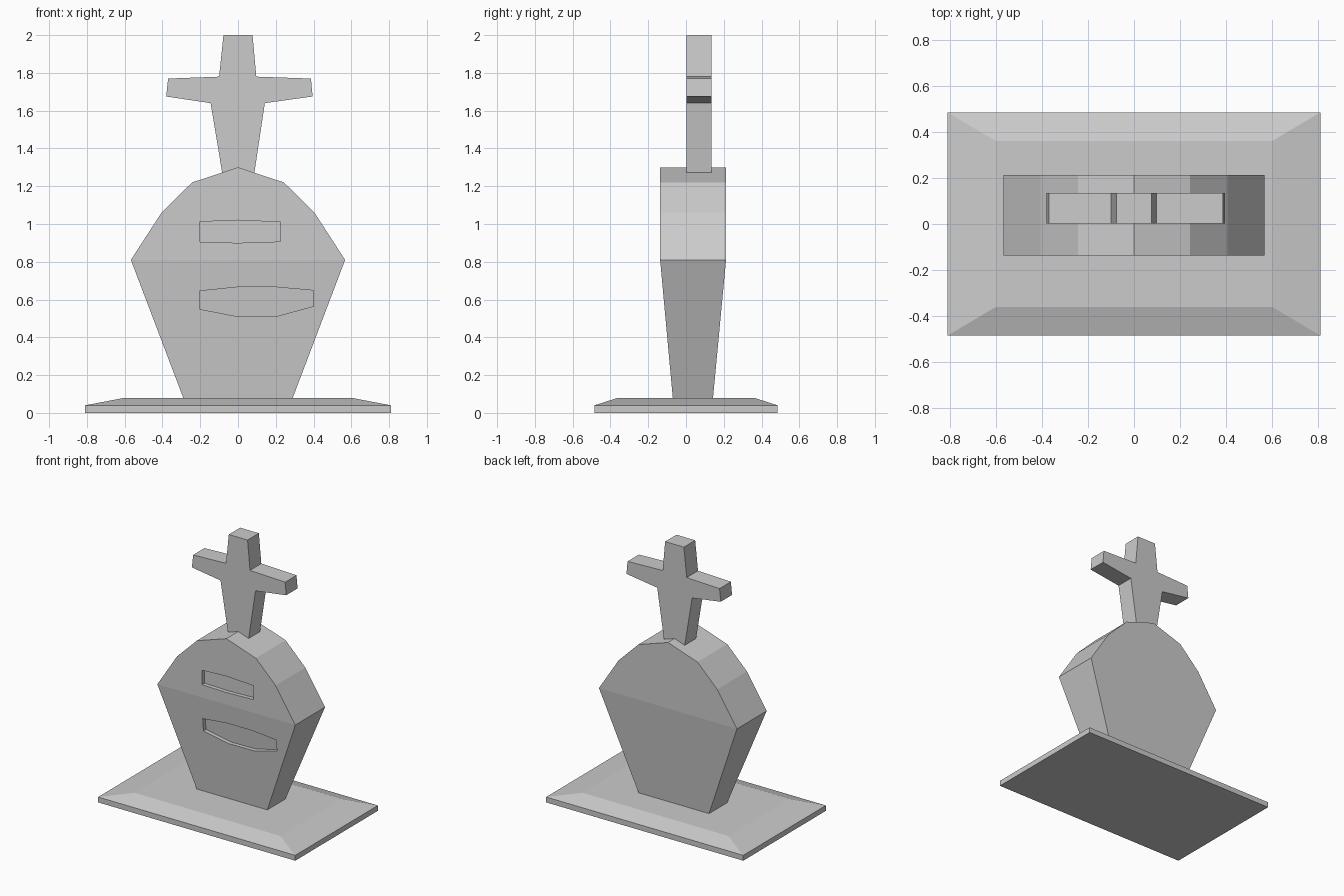
import bpy, bmesh

if "Cube" in bpy.data.objects:
    bpy.data.objects.remove(bpy.data.objects["Cube"])

WAIST = 0.81


def link(name, bm):
    bmesh.ops.recalc_face_normals(bm, faces=bm.faces)
    mesh = bpy.data.meshes.new(name)
    bm.to_mesh(mesh)
    bm.free()
    ob = bpy.data.objects.new(name, mesh)
    bpy.context.collection.objects.link(ob)
    return ob


def prism(name, profile, front, back, split=None):
    """Extrude an (x, z) profile between y = front(z) and y = back(z)."""
    bm = bmesh.new()
    a = [bm.verts.new((x, front(z), z)) for x, z in profile]
    b = [bm.verts.new((x, back(z), z)) for x, z in profile]
    n = len(profile)
    for ring in (a, b):
        face = bm.faces.new(ring)
        if split:
            bmesh.utils.face_split(face, ring[split[0]], ring[split[1]])
    for i in range(n):
        j = (i + 1) % n
        bm.faces.new((a[i], a[j], b[j], b[i]))
    return link(name, bm)


def taper(z):
    """0 at the foot of the stone, 1 from the waist upward."""
    return min(1.0, (z - 0.08) / (WAIST - 0.08))


def stone_front(z):
    return -0.07 - 0.067 * taper(z)


def stone_back(z):
    return 0.143 + 0.069 * taper(z)


# Base slab with sloping shoulders
bm = bmesh.new()
rings = [[bm.verts.new((sx * x, sy * y, z))
          for sx, sy in ((-1, -1), (1, -1), (1, 1), (-1, 1))]
         for x, y, z in ((0.81, 0.485, 0), (0.81, 0.485, 0.04), (0.60, 0.36, 0.08))]
bm.faces.new(rings[0])
bm.faces.new(rings[-1])
for lo, hi in zip(rings, rings[1:]):
    for i in range(4):
        j = (i + 1) % 4
        bm.faces.new((lo[i], lo[j], hi[j], hi[i]))
link("base_slab", bm)

# Headstone, mirrored half profile
half = [(0.29, 0.08), (0.567, WAIST), (0.405, 1.06), (0.243, 1.22)]
outline = half + [(0, 1.30)] + [(-x, z) for x, z in reversed(half)]
stone = prism("headstone", outline, stone_front, stone_back, split=(1, 7))

# Shallow recesses in the front face
recesses = {
    "upper_recess": [(-0.20, 0.905), (0, 0.90), (0.225, 0.907), (0.225, 1.01),
                     (0, 1.02), (-0.20, 1.012)],
    "lower_recess": [(-0.205, 0.55), (0, 0.51), (0.21, 0.513), (0.40, 0.565),
                     (0.40, 0.648), (0.20, 0.666), (0, 0.666), (-0.205, 0.645)],
}
for name, pts in recesses.items():
    cutter = prism(name, pts, lambda z: -0.3, lambda z: stone_front(z) + 0.03)
    cutter.hide_render = True
    mod = stone.modifiers.new(name, 'BOOLEAN')
    mod.operation = 'DIFFERENCE'
    mod.solver = 'EXACT'
    mod.object = cutter
    bpy.context.view_layer.objects.active = stone
    bpy.ops.object.modifier_apply(modifier=name)
    bpy.data.objects.remove(cutter)

# Cross on top
cross = [(-0.082, 1.26), (0.085, 1.26), (0.142, 1.64), (0.395, 1.675), (0.386, 1.77),
         (0.097, 1.78), (0.077, 2.0), (-0.077, 2.0), (-0.10, 1.78), (-0.37, 1.77),
         (-0.38, 1.675), (-0.145, 1.64)]
prism("top_cross", cross, lambda z: 0.002, lambda z: 0.135)
